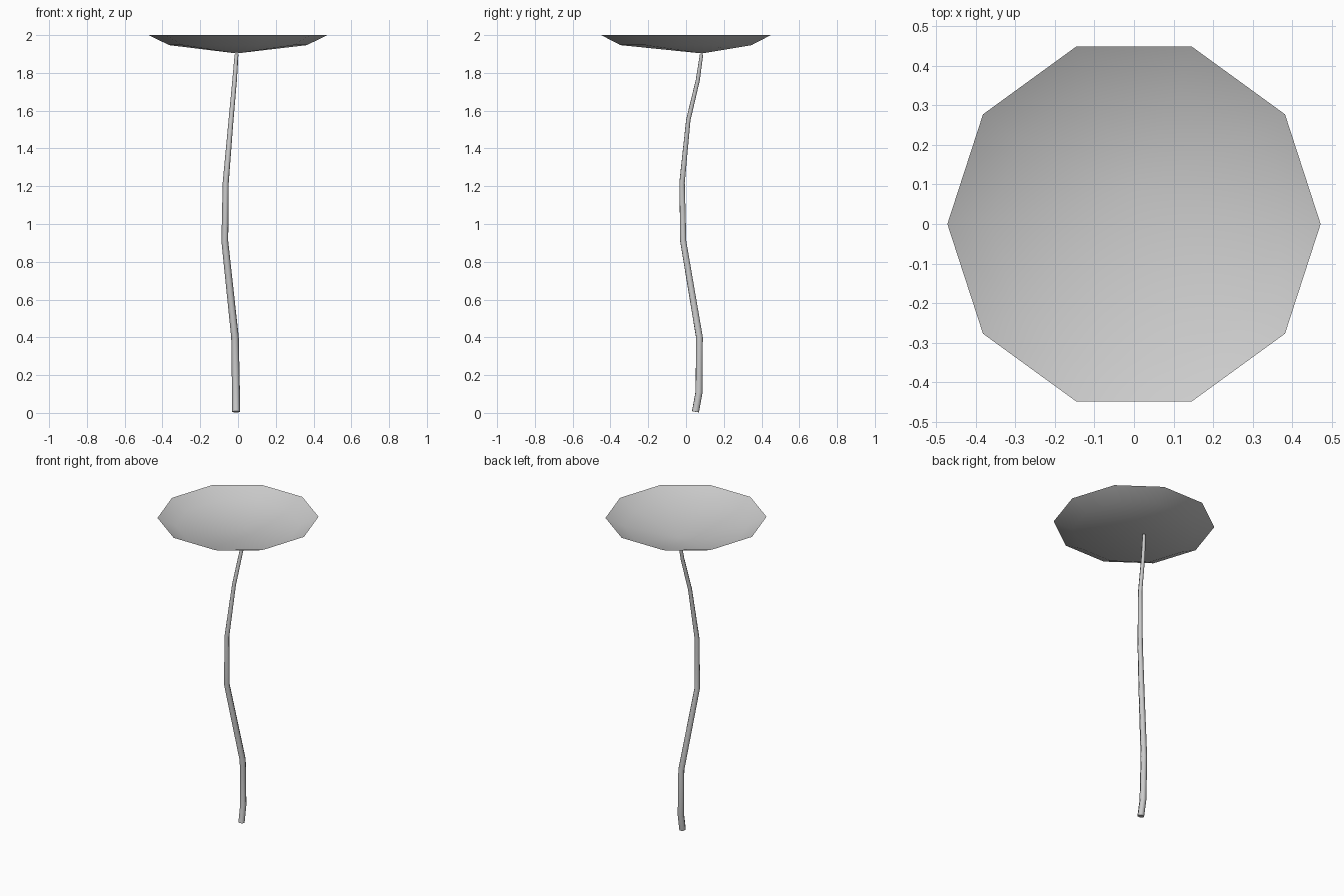
import bpy
import bmesh
from math import cos, sin, tau

cube = bpy.data.objects.get("Cube")
if cube:
    bpy.data.objects.remove(cube, do_unlink=True)


def make_material(name, colour):
    mat = bpy.data.materials.new(name)
    mat.use_nodes = True
    mat.diffuse_color = colour
    mat.node_tree.nodes["Principled BSDF"].inputs["Base Color"].default_value = colour
    return mat


grey = make_material("pale_grey", (0.6, 0.6, 0.6, 1))


def add_object(name, data):
    obj = bpy.data.objects.new(name, data)
    bpy.context.collection.objects.link(obj)
    data.materials.append(grey)
    return obj


# Shallow ten-sided open bowl with an off-centre lowest point
SIDES = 10
bm = bmesh.new()


def ring(radius, z):
    return [bm.verts.new((radius * cos(tau * i / SIDES), radius * sin(tau * i / SIDES), z))
            for i in range(SIDES)]


rim = ring(0.472, 2.0)
crease = ring(0.365, 1.947)
tip = bm.verts.new((-0.008, 0.085, 1.903))
for i in range(SIDES):
    j = (i + 1) % SIDES
    bm.faces.new((crease[i], crease[j], tip))
    bm.faces.new((rim[i], rim[j], crease[j], crease[i]))
for face in bm.faces:
    face.smooth = True
mesh = bpy.data.meshes.new("flower_bowl")
bm.to_mesh(mesh)
bm.free()
add_object("flower_bowl", mesh)

# Wavy tapering stem: x, y, z, radius
path = [
    (-0.010, 0.050, 0.006, 0.021),
    (-0.011, 0.069, 0.110, 0.021),
    (-0.016, 0.071, 0.400, 0.020),
    (-0.070, -0.015, 0.910, 0.018),
    (-0.065, -0.021, 1.220, 0.016),
    (-0.037, 0.012, 1.550, 0.013),
    (-0.018, 0.062, 1.760, 0.012),
    (-0.008, 0.082, 1.897, 0.010),
]
curve = bpy.data.curves.new("stem", "CURVE")
curve.dimensions = "3D"
curve.bevel_depth = 1.0
curve.bevel_resolution = 1
curve.use_fill_caps = True
spline = curve.splines.new("POLY")
spline.points.add(len(path) - 1)
for point, (x, y, z, radius) in zip(spline.points, path):
    point.co = (x, y, z, 1)
    point.radius = radius
stem = add_object("stem", curve)

# Turn the stem into a mesh with smooth sides and sharp ends
bpy.ops.object.select_all(action="DESELECT")
stem.select_set(True)
bpy.context.view_layer.objects.active = stem
bpy.ops.object.convert(target="MESH")
bpy.ops.object.shade_smooth_by_angle(angle=1.2)
